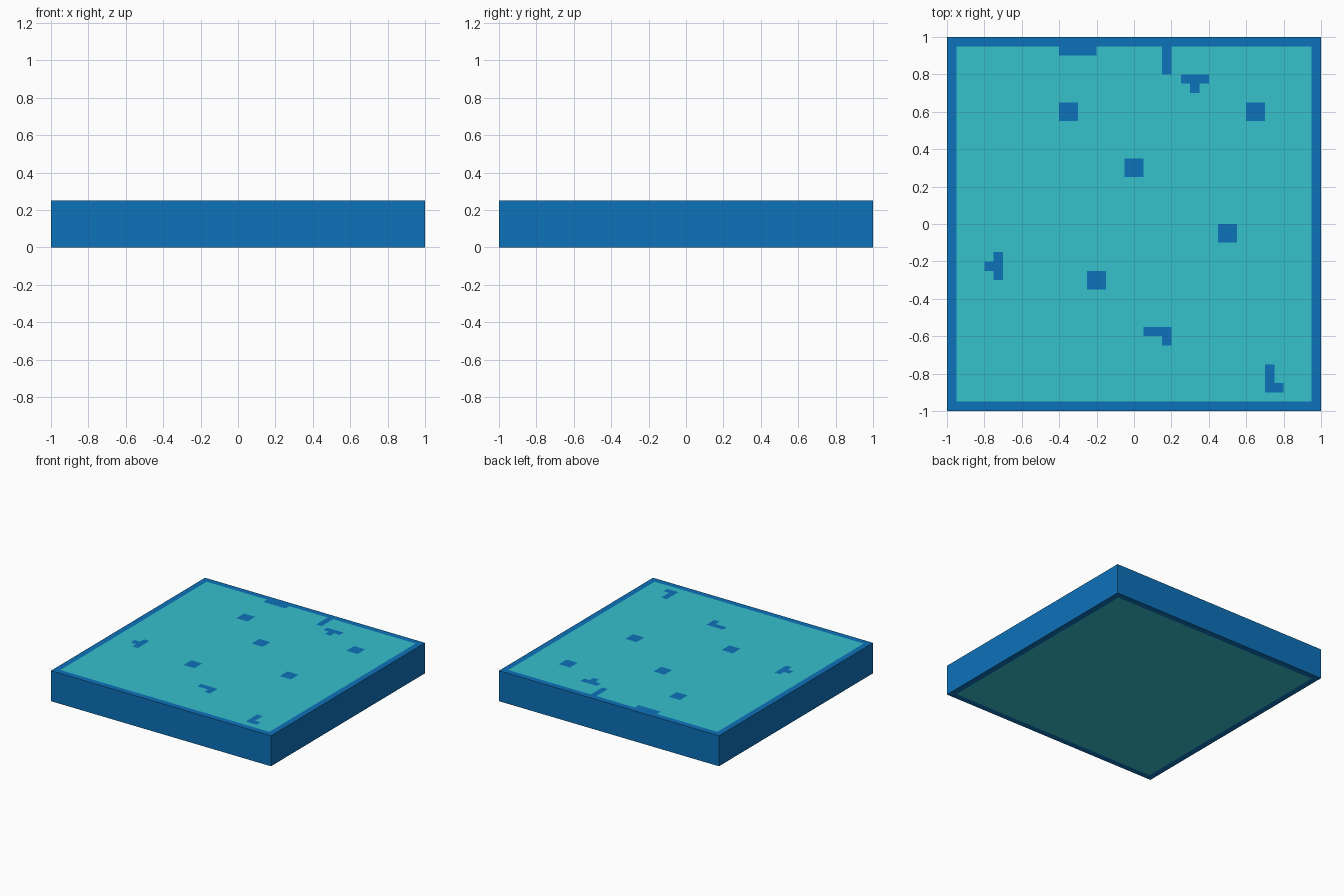
import bpy, bmesh
from mathutils import Vector

if "Cube" in bpy.data.objects:
    bpy.data.objects.remove(bpy.data.objects["Cube"])

HEIGHT, EDGE, CELL = 0.25, 0.95, 0.05

# Marks on the top, as (x, y, width, depth) in 0.05 cells from the centre
MARKS = [
    (-8, 11, 2, 2), (12, 11, 2, 2), (-1, 5, 2, 2), (9, -2, 2, 2), (-5, -7, 2, 2),  # squares
    (-8, 18, 4, 1), (3, 16, 1, 3),                     # tabs on the back border
    (5, 15, 3, 1), (6, 14, 1, 1),                      # T shape, back right
    (-15, -6, 1, 3), (-16, -5, 1, 1),                  # T shape, left
    (1, -12, 3, 1), (3, -13, 1, 1),                    # hook
    (14, -18, 1, 3), (15, -18, 1, 1),                  # L shape
]


def material(name, rgb):
    m = bpy.data.materials.new(name)
    m.diffuse_color = (*rgb, 1)
    m.use_nodes = True
    m.node_tree.nodes["Principled BSDF"].inputs["Base Color"].default_value = m.diffuse_color
    return m


def is_teal(face):
    """Teal inside the border, except on the marks of the top face."""
    c, n = face.calc_center_median(), face.normal
    if abs(n.z) < 0.5 or max(abs(c.x), abs(c.y)) > EDGE:
        return False
    x, y = c.x / CELL, c.y / CELL
    marked = any(a < x < a + w and b < y < b + d for a, b, w, d in MARKS)
    return n.z < 0 or not marked


# Slab: a box cut along the outlines of the border and marks
bm = bmesh.new()
bmesh.ops.create_cube(bm, size=2)
for v in bm.verts:
    v.co.z = HEIGHT if v.co.z > 0 else 0
for axis in (0, 1):
    cuts = {-19, 19}
    for m in MARKS:
        cuts |= {m[axis], m[axis] + m[axis + 2]}
    normal = Vector((1, 0, 0)) if axis == 0 else Vector((0, 1, 0))
    for c in sorted(cuts):
        bmesh.ops.bisect_plane(bm, geom=bm.verts[:] + bm.edges[:] + bm.faces[:],
                               plane_co=normal * c * CELL, plane_no=normal)
bm.normal_update()
for f in bm.faces:
    f.material_index = int(is_teal(f))

mesh = bpy.data.meshes.new("floor_slab")
bm.to_mesh(mesh)
bm.free()
mesh.materials.append(material("blue", (0.004, 0.168, 0.49)))
mesh.materials.append(material("teal", (0.037, 0.53, 0.6)))
bpy.context.collection.objects.link(bpy.data.objects.new("floor_slab", mesh))
